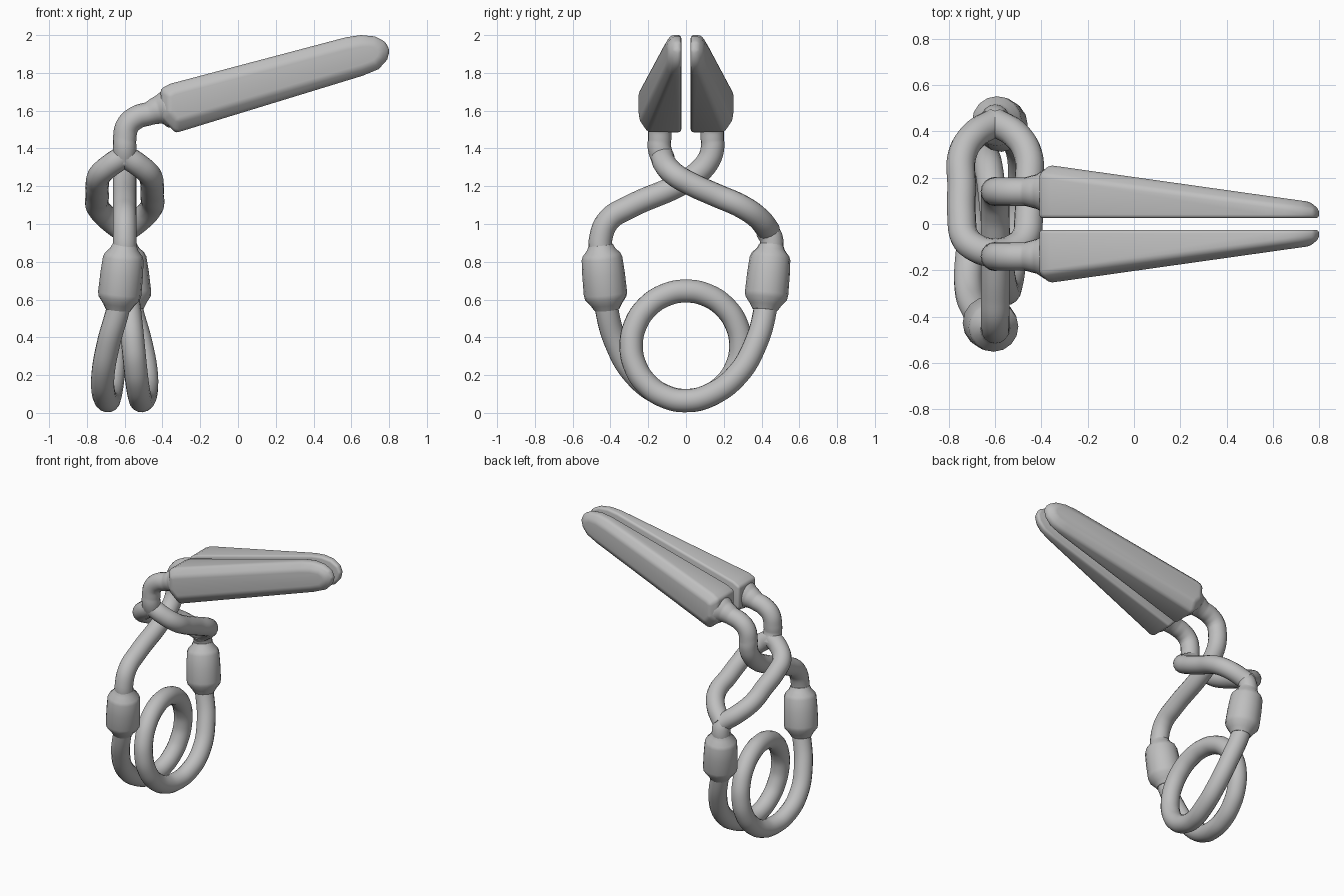
import bpy, bmesh, math
from mathutils import Vector

cube = bpy.data.objects.get("Cube")
if cube:
    bpy.data.objects.remove(cube, do_unlink=True)

CX = -0.6      # vertical axis of the wire frame
WIRE = 0.062   # wire radius

metal = bpy.data.materials.new("grey metal")
metal.use_nodes = True
metal.diffuse_color = (0.52, 0.52, 0.52, 1)
metal.node_tree.nodes["Principled BSDF"].inputs["Base Color"].default_value = (0.52, 0.52, 0.52, 1)


def finish(name, mesh, angle):
    ob = bpy.data.objects.new(name, mesh)
    bpy.context.collection.objects.link(ob)
    mesh.materials.clear()
    mesh.materials.append(metal)
    bpy.ops.object.select_all(action='DESELECT')
    ob.select_set(True)
    bpy.context.view_layer.objects.active = ob
    bpy.ops.object.shade_smooth_by_angle(angle=math.radians(angle))
    return ob


def tube(name, points, radii=None, kind='BEZIER', angle=50):
    """Round wire through the points, with an optional radius at each one."""
    cu = bpy.data.curves.new(name, 'CURVE')
    cu.dimensions = '3D'
    cu.bevel_depth = 1
    cu.bevel_resolution = 6
    cu.resolution_u = 8
    cu.use_fill_caps = True
    sp = cu.splines.new(kind)
    pts = sp.bezier_points if kind == 'BEZIER' else sp.points
    pts.add(len(points) - 1)
    for i, (p, co) in enumerate(zip(pts, points)):
        p.radius = radii[i] if radii else WIRE
        if kind == 'BEZIER':
            p.co = co
            p.handle_left_type = p.handle_right_type = 'AUTO'
        else:
            p.co = (*co, 1)
    helper = bpy.data.objects.new(name + "_path", cu)
    bpy.context.collection.objects.link(helper)
    bpy.context.view_layer.update()
    dg = bpy.context.evaluated_depsgraph_get()
    mesh = bpy.data.meshes.new_from_object(helper.evaluated_get(dg))
    bpy.data.objects.remove(helper, do_unlink=True)
    return finish(name, mesh, angle)


def turned(p):
    """Half turn about the frame's vertical axis."""
    return (2 * CX - p[0], -p[1], p[2])


# Spring coil with its two legs
leg = [(-0.615, -0.43, 0.65), (-0.635, -0.42, 0.55), (-0.685, -0.37, 0.37),
       (-0.715, -0.27, 0.2), (-0.71, -0.13, 0.096)]
ring = []
STEPS = 16
for i in range(STEPS + 1):
    a = 2 * math.pi * i / STEPS - math.pi / 2
    ring.append((CX - 0.09 + 0.18 * i / STEPS, 0.29 * math.cos(a), 0.355 + 0.29 * math.sin(a)))
tube("spring_coil", leg + ring + [turned(p) for p in reversed(leg)])

# Collars joining the coil to the arms
top, low = Vector((-0.6, -0.452, 0.89)), Vector((-0.635, -0.418, 0.545))
profile = [(0, 0.064), (0.07, 0.075), (0.15, 0.1), (0.21, 0.108), (0.45, 0.113),
           (0.75, 0.115), (0.82, 0.11), (0.92, 0.083), (1, 0.066)]
axis = [tuple(top.lerp(low, t)) for t, r in profile]
for name, line in (("front_collar", axis), ("back_collar", [turned(p) for p in axis])):
    tube(name, line, [r for t, r in profile], 'POLY')

# Crossing arms, as (y, z) from the paddle side down to the opposite collar
head = [(-0.14, 1.45), (-0.14, 1.4), (-0.118, 1.335)]
cross = [(-0.05, 1.26), (0.03, 1.21), (0.3, 1.09), (0.41, 1.02)]
foot = [(0.452, 0.92), (0.45, 0.82)]


def neck(s):
    """Bend that widens into the paddle on side s."""
    line = [(-0.34, 1.612), (-0.385, 1.61), (-0.42, 1.603), (-0.47, 1.585), (-0.535, 1.565), (-0.585, 1.52)]
    return [(x, s * 0.14, z) for x, z in line], [0.105, 0.098, 0.075, WIRE, WIRE, WIRE]


bend, radii = neck(1)
straight = [(CX, -y, z) for y, z in head + cross + foot]
tube("single_arm", bend + straight, radii + [WIRE] * len(straight))

bend, radii = neck(-1)
tube("loop_arm_top", bend + [(CX, y, z) for y, z in head], radii + [WIRE] * len(head))
tube("loop_arm_foot", [(CX, y, z) for y, z in [(0.43, 0.965)] + foot])
for name, s in (("loop_right_side", -1), ("loop_left_side", 1)):
    path = [(0, -0.127, 1.36), (0.07, -0.11, 1.315), (0.13, -0.06, 1.262), (0.145, 0.03, 1.21),
            (0.145, 0.16, 1.152), (0.142, 0.3, 1.09), (0.09, 0.385, 1.03), (0, 0.44, 0.96)]
    tube(name, [(CX + s * x, y, z) for x, y, z in path])

# Tapered paddles: flat inside, sloping outside with chamfered rim
outline = [(-0.405, 1.56), (-0.33, 1.482), (0.66, 1.785), (0.745, 1.82), (0.79, 1.87), (0.803, 1.92),
           (0.78, 1.965), (0.725, 1.993), (0.65, 2.0), (0.57, 1.988), (-0.36, 1.742), (-0.41, 1.715)]


def outer(x):
    return 0.255 - 0.141 * (x + 0.37)


def paddle(name, s):
    bm = bmesh.new()
    inner = [bm.verts.new((x, s * 0.025, z)) for x, z in outline]
    rim = [bm.verts.new((x, s * (outer(x) - 0.045 + 0.02 * max(x, 0)), z)) for x, z in outline]
    face = []
    for x, z in outline:
        # The crown is drawn in towards the middle line of the blade
        mid_x = min(max(x, -0.3), 0.7)
        mid_z = 1.62 + 0.262 * (mid_x + 0.37)
        cx, cz = x + (mid_x - x) * 0.4, z + (mid_z - z) * 0.42
        face.append(bm.verts.new((cx, s * outer(cx), cz)))
    n = len(outline)
    bm.faces.new(inner)
    bm.faces.new(face)
    for a, b in ((inner, rim), (rim, face)):
        for i in range(n):
            j = (i + 1) % n
            bm.faces.new((a[i], a[j], b[j], b[i]))
    bmesh.ops.recalc_face_normals(bm, faces=bm.faces)
    edges = [e for e in bm.edges if e.calc_face_angle(0) > math.radians(28)]
    bmesh.ops.bevel(bm, geom=edges, offset=0.016, segments=3, profile=0.5, affect='EDGES', clamp_overlap=True)
    mesh = bpy.data.meshes.new(name)
    bm.to_mesh(mesh)
    bm.free()
    finish(name, mesh, 35)


paddle("front_paddle", -1)
paddle("back_paddle", 1)
